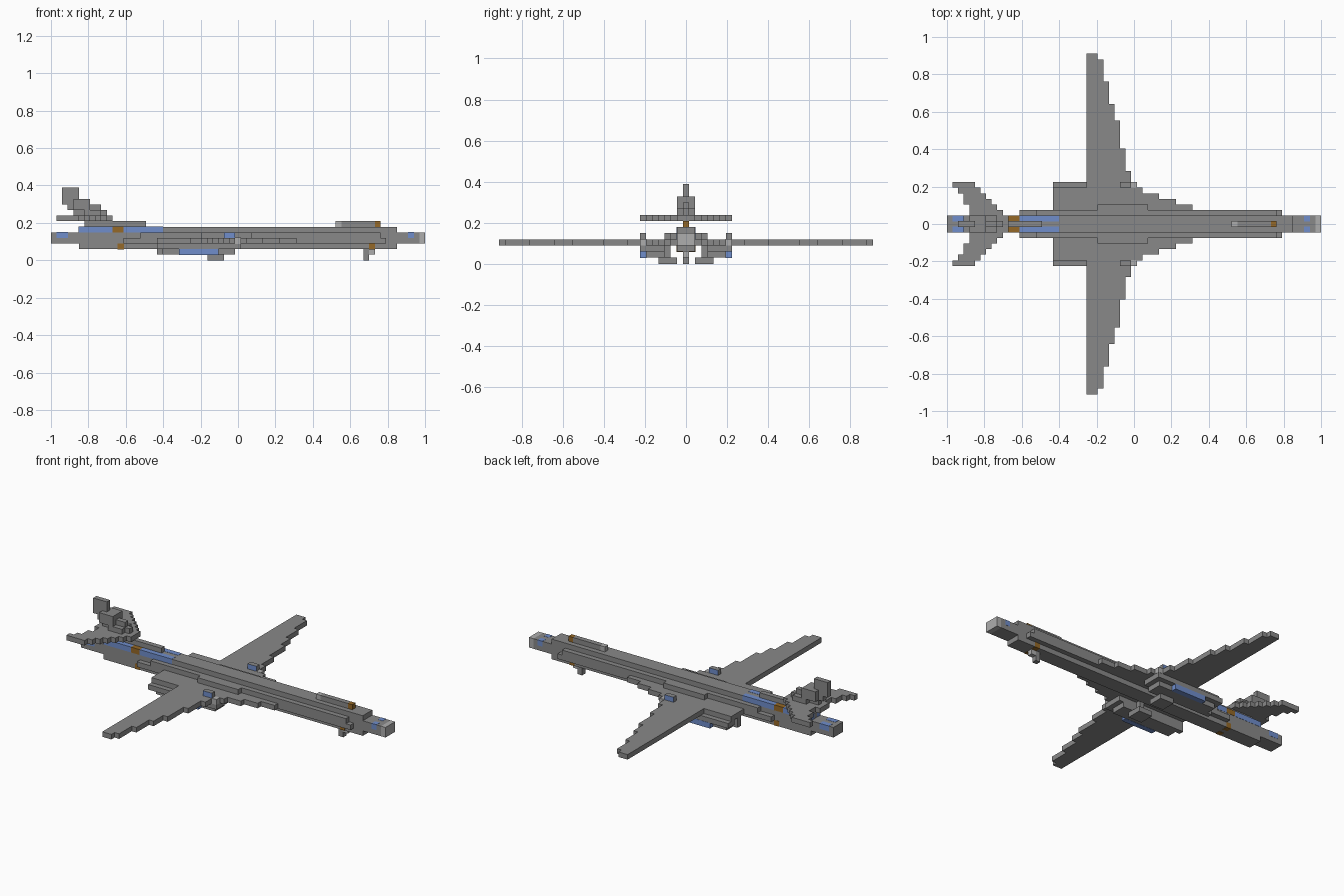
import bpy
import bmesh

cube = bpy.data.objects.get("Cube")
if cube:
    bpy.data.objects.remove(cube, do_unlink=True)

UNIT = 2 / 67      # size of one block
LENGTH = 67        # blocks from tail to nose


def material(name, r, g, b):
    mat = bpy.data.materials.new(name)
    mat.use_nodes = True
    mat.diffuse_color = (r, g, b, 1)
    mat.node_tree.nodes["Principled BSDF"].inputs["Base Color"].default_value = (r, g, b, 1)
    return mat


grey = material("grey paint", .25, .25, .25)
light = material("light grey", .42, .42, .42)
blue = material("blue trim", .16, .27, .6)
orange = material("orange marker", .3, .14, .02)


def part(name, mat, boxes, mirror=False, grow=0.0):
    """Block part; each box is (x range), (y range), (z range) in block cells."""
    bm = bmesh.new()
    for xs, ys, zs in boxes:
        sides = [ys, (1 - ys[1], 1 - ys[0])] if mirror else [ys]
        for y0, y1 in sides:
            lo = [xs[0] - LENGTH / 2, y0 - .5, zs[0]]
            hi = [xs[1] - LENGTH / 2, y1 - .5, zs[1]]
            cell = bmesh.ops.create_cube(bm, size=1)
            for v in cell["verts"]:
                for axis in range(3):
                    top = v.co[axis] > 0
                    edge = hi[axis] + grow if top else lo[axis] - grow
                    v.co[axis] = edge * UNIT
    mesh = bpy.data.meshes.new(name)
    bm.to_mesh(mesh)
    bm.free()
    mesh.materials.append(mat)
    obj = bpy.data.objects.new(name, mesh)
    bpy.context.collection.objects.link(obj)
    return obj


def wide(half):
    """Symmetric y range reaching `half` cells either side of the centre cell."""
    return (-half, half + 1)


def trim(name, mat, xs, ys, zs, mirror=True):
    """Coloured block set very slightly proud of the part under it."""
    return part(name, mat, [(xs, ys, zs)], mirror, grow=.04)


MID = wide(0)
SIDE = (1, 2)

# Fuselage: narrow core, wider waist, thin tail and nose
part("fuselage_core", grey, [((5, 62), wide(1), (2, 6))])
part("fuselage_waist", grey, [((13, 60), wide(2), (3, 4)), ((16, 59), wide(2), (4, 5))])
part("tail_cone", grey, [((0, 5), wide(1), (3, 5))])
part("nose", grey, [((62, 66), wide(1), (3, 5))])
part("nose_tip", light, [((66, 67), wide(1), (3, 5))])
part("wing_box_fairing", grey, [((27, 36), wide(3), (4, 5))])

# Spines on the roof
part("front_spine", grey, [((52, 58), MID, (6, 7))])
part("front_spine_rear_block", light, [((51, 52), MID, (6, 7))])
part("front_spine_beacon", orange, [((58, 59), MID, (6, 7))])
part("rear_spine", grey, [((6, 17), MID, (6, 7))])

# Wing glove: steps narrowing towards the nose
glove = zip((34, 35, 38, 41, 44), (7, 6, 5, 4, 3))
part("wing_glove", grey, [((25, front), wide(half), (3, 4)) for front, half in glove])

# Outer wings: leading edge steps back towards the tip
reach = [(33, 9), (32, 13), (31, 18), (30, 21), (29, 25), (28, 29), (27, 30)]
panels = []
inner = 8
for front, outer in reach:
    panels.append(((25, front), (inner, outer + 1), (3, 4)))
    inner = outer + 1
part("outer_wings", grey, panels, mirror=True)

# Engine nacelles under the wing roots
part("nacelle_deck", grey, [((19, 25), wide(6), (3, 4))])
part("nacelles", grey, [((20, 34), (4, 8), (2, 3)), ((20, 33), (4, 7), (1, 2)),
                        ((23, 30), (7, 8), (1, 2))], mirror=True)
part("nacelle_exhausts", grey, [((19, 20), (4, 5), (1, 3)),
                                ((19, 20), (6, 8), (2, 3))], mirror=True)
trim("nacelle_side_stripe", blue, (23, 30), (7, 8), (1, 2))
trim("intake_light", light, (33, 34), (7, 8), (3, 4))

# Wing pivot blocks, blue on their sides only
pivots = part("wing_pivot_blocks", grey, [((31, 33), (7, 8), (4, 5))], mirror=True)
pivots.data.materials.append(blue)
for face in pivots.data.polygons:
    face.material_index = int(abs(face.normal.y) > .5)

# Tailplane: swept rows of blocks
rows = [(3, 11), (3, 11), (4, 10), (4, 9), (3, 8), (3, 7), (2, 6), (1, 5)]
part("tailplane", grey, [(xs, (j, j + 1), (7, 8)) for j, xs in enumerate(rows)], mirror=True)

# Fin with side fairings
chords = [(4, 10), (3, 9), (2, 7), (2, 5), (2, 5)]
part("fin", grey, [(xs, MID, (k, k + 1)) for k, xs in enumerate(chords, 8)])
part("fin_fairings", grey, [((6, 9), SIDE, (8, 9)), ((4, 7), SIDE, (9, 11))], mirror=True)

# Landing gear
part("main_gear_wheels", grey, [((28, 31), (2, 5), (0, 1))], mirror=True)
part("main_gear_legs", grey, [((29, 30), (3, 4), (1, 3))], mirror=True)
part("nose_gear", grey, [((56, 57), MID, (0, 2))])
part("nose_gear_lamp", light, [((57, 58), MID, (1, 2))])

# Coloured trim on the body
trim("rear_roof_stripe", blue, (13, 20), SIDE, (5, 6))
trim("tail_roof_stripe", blue, (5, 11), SIDE, (5, 6))
trim("roof_marker", orange, (11, 13), SIDE, (5, 6))
trim("tail_cone_stripe", blue, (1, 3), SIDE, (4, 5))
trim("nose_stripe", blue, (64, 65), SIDE, (4, 5))
trim("rear_belly_marker", orange, (12, 13), SIDE, (2, 3))
trim("front_belly_marker", orange, (57, 58), SIDE, (2, 3))
